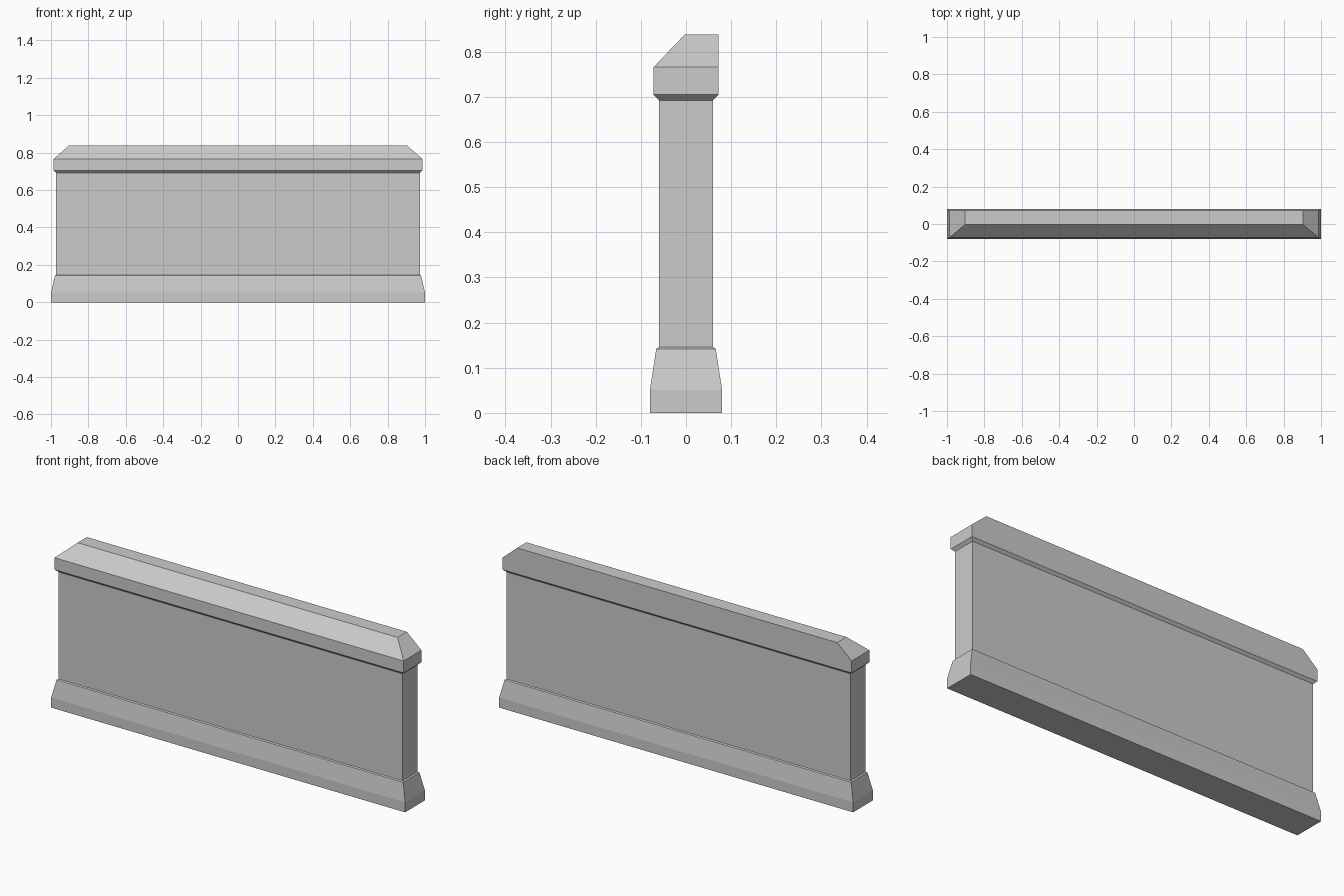
import bpy
import bmesh

cube = bpy.data.objects.get("Cube")
if cube:
    bpy.data.objects.remove(cube, do_unlink=True)

stone = bpy.data.materials.new("grey_stone")
stone.use_nodes = True
GREY = (0.6, 0.6, 0.6, 1.0)
stone.diffuse_color = GREY
stone.node_tree.nodes["Principled BSDF"].inputs["Base Color"].default_value = GREY


def stacked_part(name, levels):
    """Skin rectangular rings, each given as (half width, front y, back y, z)."""
    bm = bmesh.new()
    rings = []
    for half, front, back, z in levels:
        corners = ((-half, front), (half, front), (half, back), (-half, back))
        rings.append([bm.verts.new((x, y, z)) for x, y in corners])
    for low, high in zip(rings, rings[1:]):
        for i in range(4):
            j = (i + 1) % 4
            bm.faces.new((low[i], low[j], high[j], high[i]))
    bm.faces.new(rings[0][::-1])
    bm.faces.new(rings[-1])
    mesh = bpy.data.meshes.new(name)
    bm.to_mesh(mesh)
    bm.free()
    mesh.materials.append(stone)
    obj = bpy.data.objects.new(name, mesh)
    bpy.context.collection.objects.link(obj)
    return obj


# Plinth: upright foot, tapered skirt and a tiny chamfer up to the wall
stacked_part("plinth", [
    (1.0, -0.08, 0.08, 0.0),
    (1.0, -0.08, 0.08, 0.051),
    (0.979, -0.066, 0.066, 0.142),
    (0.972, -0.06, 0.06, 0.146),
])

# Plain wall panel
stacked_part("wall_panel", [
    (0.972, -0.06, 0.06, 0.146),
    (0.972, -0.06, 0.06, 0.692),
])

# Coping: chamfered underside, upright band, sloped front and ends, upright back
stacked_part("coping", [
    (0.972, -0.059, 0.059, 0.692),
    (0.986, -0.072, 0.072, 0.705),
    (0.986, -0.072, 0.072, 0.766),
    (0.904, -0.003, 0.072, 0.838),
])
